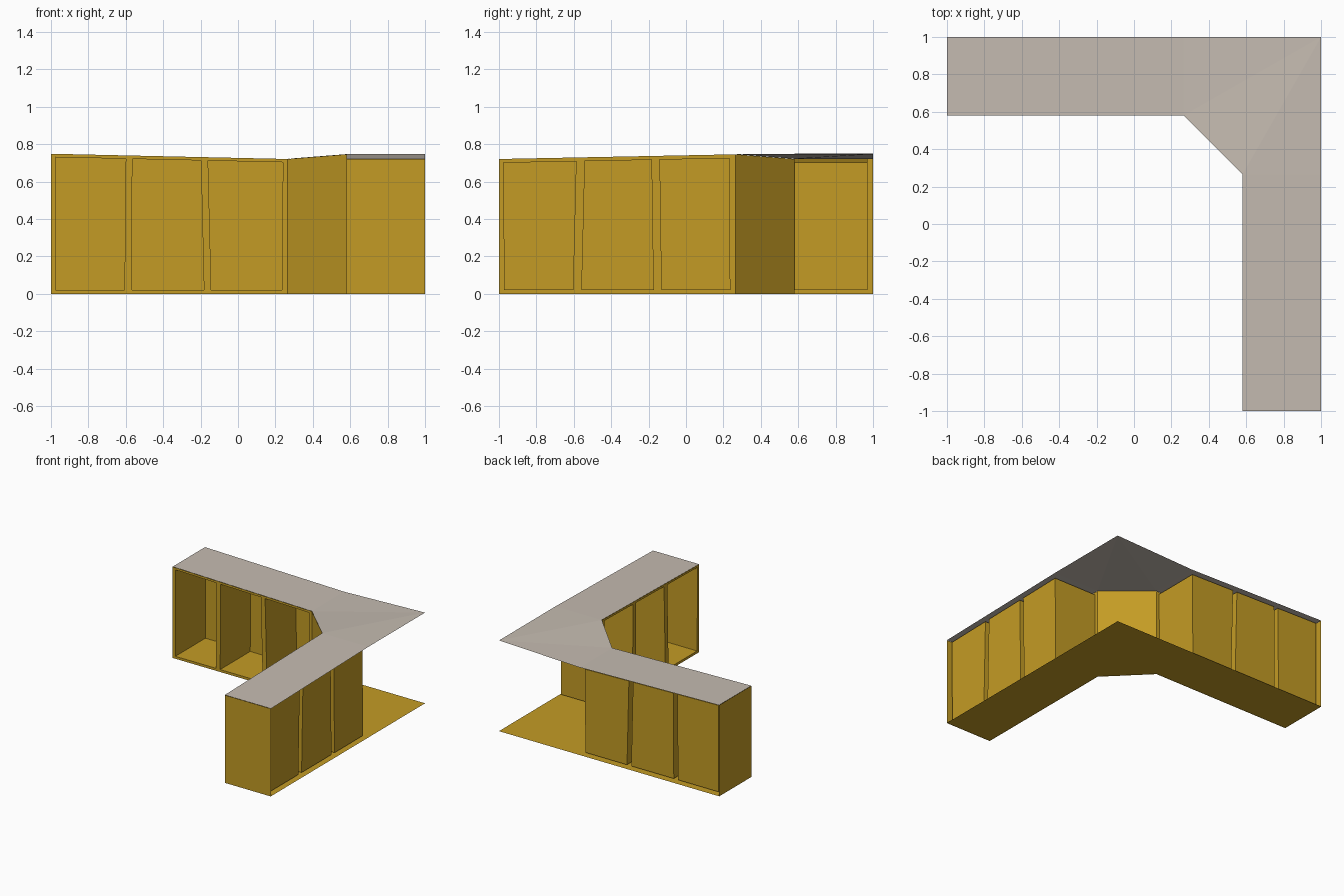
import bpy

if "Cube" in bpy.data.objects:
    bpy.data.objects.remove(bpy.data.objects["Cube"])

# ---- colours ----
def material(name, rgb):
    m = bpy.data.materials.new(name)
    m.diffuse_color = (*rgb, 1)
    m.use_nodes = True
    m.node_tree.nodes["Principled BSDF"].inputs["Base Color"].default_value = m.diffuse_color
    return m

GOLD = material("ochre_wood", (0.55, 0.33, 0.018))
STONE = material("warm_grey_top", (0.56, 0.50, 0.44))

def sheet(name, verts, faces, mat):
    me = bpy.data.meshes.new(name)
    me.from_pydata(verts, [], faces)
    me.materials.append(mat)
    me.validate()
    ob = bpy.data.objects.new(name, me)
    bpy.context.collection.objects.link(ob)
    return ob

IN, ELBOW, BACK = 0.58, 0.265, 0.97

# ---- L-shaped plan, shared by countertop and base: x, y, top height ----
PLAN = [(-1, IN, .75), (ELBOW, IN, .722), (IN, ELBOW, .747), (IN, -1, .722),
        (1, -1, .722), (1, ELBOW, .747), (1, 1, .747), (ELBOW, 1, .722), (-1, 1, .75)]
PARTS = [(0, 1, 7, 8), (2, 3, 4, 5), (1, 2, 6), (1, 6, 7), (2, 5, 6)]
sheet("countertop", PLAN, PARTS, STONE)
sheet("base_sheet", [(x, y, 0.002) for x, y, z in PLAN], PARTS, GOLD)

# ---- end walls and the diagonal corner panel ----
def wall(name, a, b):
    (ax, ay, az), (bx, by, bz) = a, b
    d = 0.001
    sheet(name, [(ax, ay, 0), (bx, by, 0), (bx, by, bz - d), (ax, ay, az - d)],
          [(0, 1, 2, 3)], GOLD)

wall("left_end_wall", PLAN[8], PLAN[0])
wall("corner_panel", PLAN[1], PLAN[2])
wall("right_end_wall", PLAN[3], PLAN[4])

# ---- one arm: front frame with three open compartments, rear left open ----
def arm(name, bays, z0, z1, swap):
    def p(u, v, z):
        return (v, u, z) if swap else (u, v, z)

    def top(u):
        return z0 + (z1 - z0) * (u + 1) / (ELBOW + 1) - 0.001

    frame, box = [], []

    def quad(out, *pts):
        out.extend(p(*q) for q in pts)

    low, gap = 0.02, 0.018
    prev_b = prev_t = -1
    for lb, lt, rb, rt in bays + [(ELBOW, ELBOW, None, None)]:
        # upright before this bay
        quad(frame, (prev_b, IN, 0), (lb, IN, 0), (lb, IN, low), (prev_b, IN, low))
        quad(frame, (prev_b, IN, low), (lb, IN, low),
             (lt, IN, top(lt) - gap), (prev_t, IN, top(prev_t) - gap))
        quad(frame, (prev_t, IN, top(prev_t) - gap), (lt, IN, top(lt) - gap),
             (lt, IN, top(lt)), (prev_t, IN, top(prev_t)))
        if rb is None:
            break
        # rails below and above the opening
        quad(frame, (lb, IN, 0), (rb, IN, 0), (rb, IN, low), (lb, IN, low))
        quad(frame, (lt, IN, top(lt) - gap), (rt, IN, top(rt) - gap),
             (rt, IN, top(rt)), (lt, IN, top(lt)))
        # recessed compartment: four sides and a back
        rim = [(lb, low), (rb, low), (rt, top(rt) - gap), (lt, top(lt) - gap)]
        for i in range(4):
            (a, za), (b, zb) = rim[i], rim[(i + 1) % 4]
            quad(box, (a, IN, za), (b, IN, zb), (b, BACK, zb), (a, BACK, za))
        quad(box, *[(u, BACK, z) for u, z in rim])
        prev_b, prev_t = rb, rt

    for part, pts in (("frame", frame), ("compartments", box)):
        sheet(f"{name}_{part}", pts,
              [tuple(range(i, i + 4)) for i in range(0, len(pts), 4)], GOLD)

# bays: left bottom, left top, right bottom, right top
arm("left_arm", [(-.975, -.975, -.607, -.60), (-.568, -.565, -.182, -.198),
                 (-.143, -.16, .235, .24)], .75, .722, False)
arm("right_arm", [(-.972, -.978, -.602, -.585), (-.56, -.543, -.172, -.182),
                  (-.132, -.142, .237, .232)], .722, .747, True)
